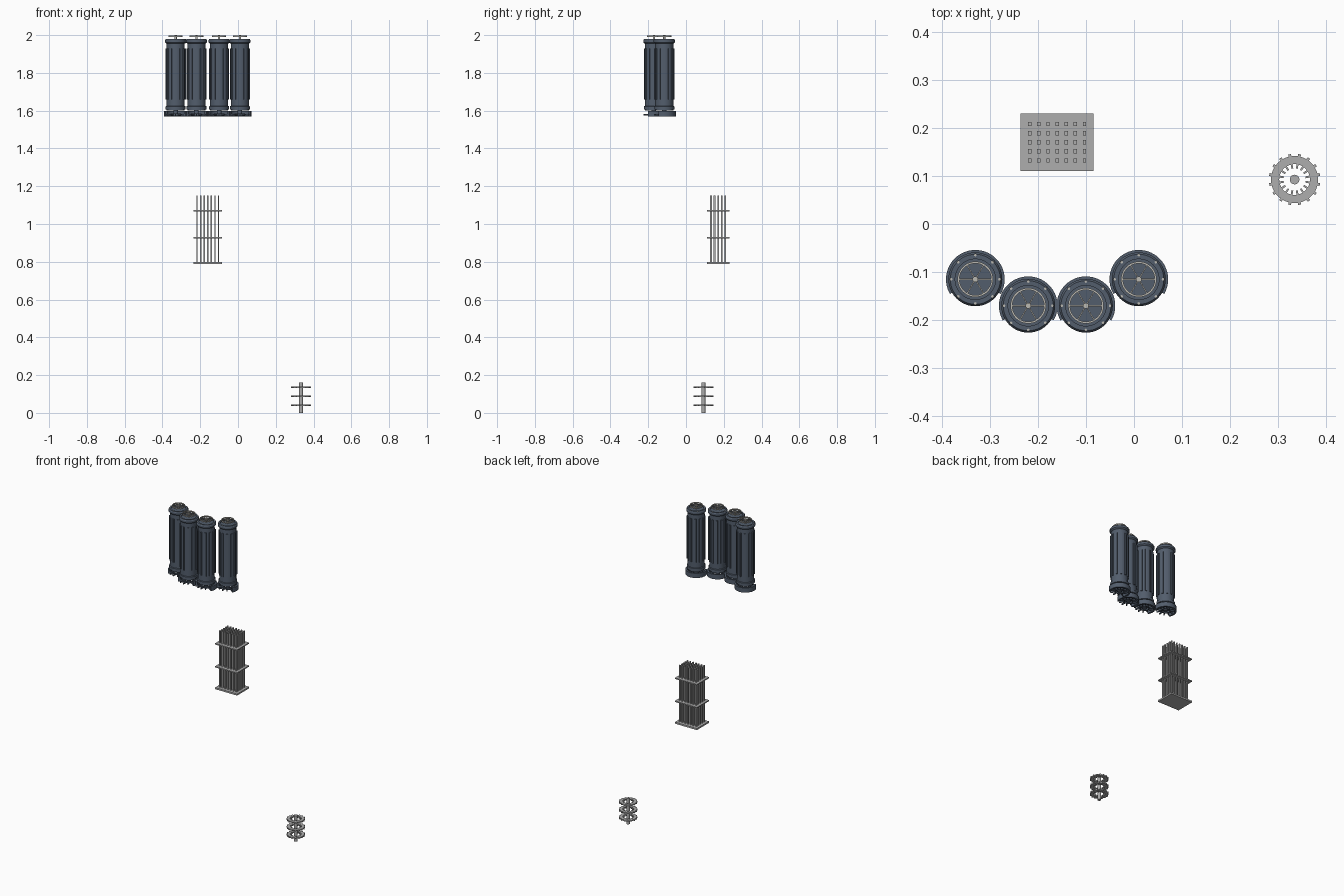
import bpy, bmesh, math
from mathutils import Matrix, Vector

if "Cube" in bpy.data.objects:
    bpy.data.objects.remove(bpy.data.objects["Cube"])


def material(name, rgb):
    m = bpy.data.materials.new(name)
    m.diffuse_color = (*rgb, 1)
    m.use_nodes = True
    m.node_tree.nodes["Principled BSDF"].inputs["Base Color"].default_value = m.diffuse_color
    return m


SLATE = material("slate blue", (0.085, 0.11, 0.15))
STEEL = material("light steel", (0.42, 0.42, 0.42))
CREAM = material("warm pale grey", (0.50, 0.49, 0.45))


def finish(bm, name, mat, loc, smooth=True):
    bmesh.ops.recalc_face_normals(bm, faces=bm.faces)
    me = bpy.data.meshes.new(name)
    bm.to_mesh(me)
    bm.free()
    me.materials.append(mat)
    ob = bpy.data.objects.new(name, me)
    ob.location = loc
    bpy.context.collection.objects.link(ob)
    if smooth:
        bpy.context.view_layer.objects.active = ob
        ob.select_set(True)
        bpy.ops.object.shade_smooth_by_angle(angle=math.radians(30))
        ob.select_set(False)
    return ob


def box(bm, centre, size, turn=0.0):
    # box placed at centre, then swung round the z axis
    m = Matrix.Rotation(turn, 4, 'Z') @ Matrix.Translation(centre) @ Matrix.Diagonal((*size, 1))
    bmesh.ops.create_cube(bm, size=1, matrix=m)


def cyl(bm, r, z0, z1, x=0, y=0, n=32):
    bmesh.ops.create_cone(bm, cap_ends=True, segments=n, radius1=r, radius2=r, depth=z1 - z0,
                          matrix=Matrix.Translation((x, y, (z0 + z1) / 2)))


def ring(bm, r0, r1, z0, z1, a0=0.0, a1=math.tau, n=48):
    # rectangular section swept through an arc, capped when open
    full = abs(a1 - a0 - math.tau) < 1e-4
    rows = []
    for i in range(n if full else n + 1):
        a = a0 + (a1 - a0) * i / n
        rows.append([bm.verts.new((r * math.cos(a), r * math.sin(a), z))
                     for r, z in ((r0, z0), (r1, z0), (r1, z1), (r0, z1))])
    for i in range(n):
        p, q = rows[i], rows[(i + 1) % len(rows)]
        for k in range(4):
            bm.faces.new((p[k], p[(k + 1) % 4], q[(k + 1) % 4], q[k]))
    if not full:
        bm.faces.new(rows[0])
        bm.faces.new(rows[-1])


def turned(bm, profile, n=48):
    # lathe a closed-at-the-axis profile
    vs = [bm.verts.new((r, 0, z)) for r, z in profile]
    es = [bm.edges.new(p) for p in zip(vs, vs[1:])]
    bmesh.ops.spin(bm, geom=vs + es, axis=(0, 0, 1), cent=(0, 0, 0), angle=math.tau, steps=n)
    bmesh.ops.remove_doubles(bm, verts=bm.verts, dist=1e-5)


# four ribbed canisters in a shallow arc
for i, (x, y) in enumerate([(-0.33, -0.115), (-0.22, -0.17), (-0.10, -0.17), (0.01, -0.115)], 1):
    bm = bmesh.new()
    turned(bm, [(0, 1.60), (0.048, 1.60), (0.048, 1.605), (0.053, 1.607), (0.053, 1.623),
                (0.048, 1.625), (0.048, 1.955), (0.053, 1.958), (0.056, 1.962), (0.056, 1.973),
                (0.052, 1.979), (0.042, 1.979), (0.042, 1.974), (0, 1.974)])
    finish(bm, f"canister_body_{i}", SLATE, (x, y, 0))

    bm = bmesh.new()
    for k in range(12):
        box(bm, (0.049, 0, 1.795), (0.009, 0.009, 0.27), math.tau * k / 12)
    finish(bm, f"canister_ribs_{i}", SLATE, (x, y, 0), False)

    # open clamp under the canister, gap facing the front
    bm = bmesh.new()
    ring(bm, 0.050, 0.061, 1.568, 1.597, math.radians(-30), math.radians(210))
    finish(bm, f"bottom_clamp_{i}", SLATE, (x, y, 0))
    bm = bmesh.new()
    for k in range(12):
        box(bm, (0.040, 0, 1.578), (0.030, 0.006, 0.008), math.tau * k / 12)
    ring(bm, 0.022, 0.028, 1.572, 1.584)
    cyl(bm, 0.012, 1.572, 1.60)
    finish(bm, f"bottom_prongs_{i}", SLATE, (x, y, 0))

    # spoked wheel on top with its stem
    bm = bmesh.new()
    ring(bm, 0.033, 0.037, 1.990, 1.997)
    cyl(bm, 0.006, 1.97, 2.0, n=20)
    for k in range(6):
        box(bm, (0.019, 0, 1.9935), (0.030, 0.0025, 0.005), math.tau * k / 6)
    finish(bm, f"top_wheel_{i}", CREAM, (x, y, 0))
    bm = bmesh.new()
    for k in range(8):
        a = math.tau * k / 8
        cyl(bm, 0.003, 1.972, 1.9805, 0.0505 * math.cos(a), 0.0505 * math.sin(a), 8)
    finish(bm, f"cap_bolts_{i}", CREAM, (x, y, 0))

# rod bundle with three spacer plates
RX, RY = -0.16, 0.17
bm = bmesh.new()
for ix in range(-3, 4):
    for iy in range(-2, 3):
        box(bm, (ix * 0.019, iy * 0.019, 0.972), (0.007, 0.009, 0.356))
finish(bm, "bundle_rods", STEEL, (RX, RY, 0), False)
for name, z, t in (("base_plate", 0.793, 0.010), ("middle_spacer", 0.927, 0.007), ("upper_spacer", 1.07, 0.007)):
    bm = bmesh.new()
    box(bm, (0, 0, z), (0.152, 0.119, t))
    finish(bm, name, STEEL, (RX, RY, 0), False)

# stack of three toothed rings on a centre shaft
GEAR = (0.334, 0.0925, 0)
bm = bmesh.new()
cyl(bm, 0.010, 0, 0.16)
finish(bm, "gear_shaft", STEEL, GEAR)
for name, z in (("lower_gear", 0.04), ("middle_gear", 0.088), ("upper_gear", 0.137)):
    bm = bmesh.new()
    ring(bm, 0.032, 0.049, z - 0.004, z + 0.004)
    for k in range(16):
        a = math.tau * (k + 0.5) / 16
        box(bm, (0.050, 0, z), (0.007, 0.006, 0.008), a)
        box(bm, (0.028, 0, z), (0.010, 0.004, 0.006), a)
    finish(bm, name, STEEL, GEAR)
